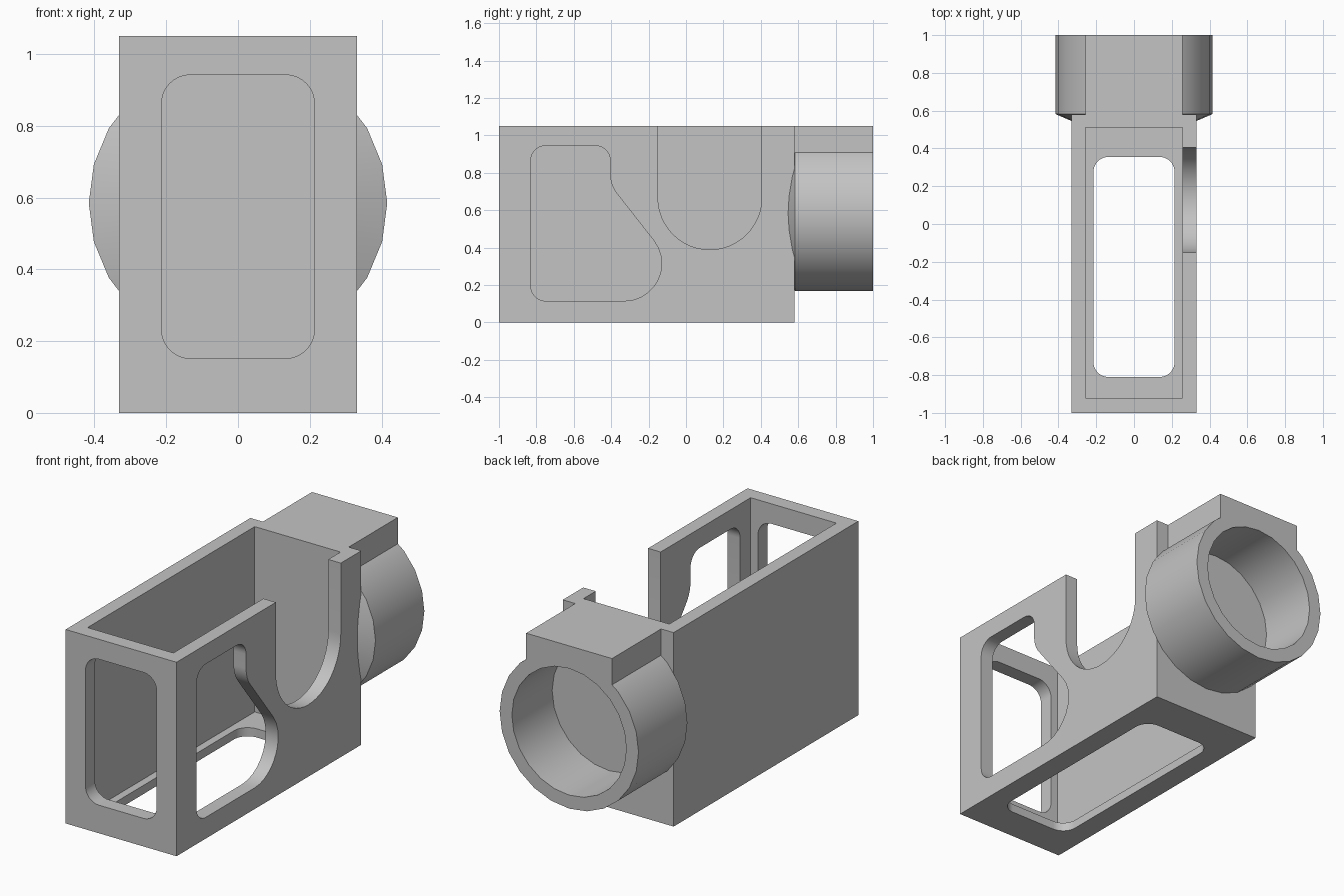
import bpy, bmesh
from math import cos, sin, radians, pi
from mathutils import Vector

default = bpy.data.objects.get("Cube")
if default:
    bpy.data.objects.remove(default, do_unlink=True)

grey = bpy.data.materials.new("plain grey")
grey.use_nodes = True
GREY = (0.55, 0.55, 0.55, 1)
grey.diffuse_color = GREY
grey.node_tree.nodes["Principled BSDF"].inputs["Base Color"].default_value = GREY


def finish(bm, name):
    bmesh.ops.recalc_face_normals(bm, faces=bm.faces)
    mesh = bpy.data.meshes.new(name)
    bm.to_mesh(mesh)
    bm.free()
    mesh.materials.append(grey)
    obj = bpy.data.objects.new(name, mesh)
    bpy.context.collection.objects.link(obj)
    return obj


def box(name, x, y, z, top_round=0):
    """Box from (low, high) ranges, optionally with rounded top edges."""
    bm = bmesh.new()
    bmesh.ops.create_cube(bm, size=1)
    for v in bm.verts:
        v.co = [r[0] if c < 0 else r[1] for c, r in zip(v.co, (x, y, z))]
    if top_round:
        rim = [e for e in bm.edges if all(v.co.z == z[1] for v in e.verts)]
        # bevelled sharp corners keep the vertical edges square
        bmesh.ops.bevel(bm, geom=rim, offset=top_round, segments=6,
                        profile=0.5, affect='EDGES')
    return finish(bm, name)


def lathe(name, profile, height, sides=24):
    """Solid of rings (y, radius) around the tube axis."""
    bm = bmesh.new()
    rings = [[bm.verts.new((r * cos(2 * pi * i / sides), y,
                            height + r * sin(2 * pi * i / sides)))
              for i in range(sides)] for y, r in profile]
    for a, b in zip(rings, rings[1:]):
        for i in range(sides):
            j = (i + 1) % sides
            bm.faces.new((a[i], a[j], b[j], b[i]))
    bm.faces.new(rings[0])
    bm.faces.new(rings[-1])
    return finish(bm, name)


def arcs(*parts, steps=10):
    """Outline joined from arcs (centre u, centre v, radius, start, end)."""
    return [(u + r * cos(radians(a + (b - a) * i / steps)),
             v + r * sin(radians(a + (b - a) * i / steps)))
            for u, v, r, a, b in parts for i in range(steps + 1)]


def rounded(u0, u1, v0, v1, r=0.08):
    return arcs((u1 - r, v1 - r, r, 90, 0), (u1 - r, v0 + r, r, 0, -90),
                (u0 + r, v0 + r, r, -90, -180), (u0 + r, v1 - r, r, 180, 90))


def prism(name, outline, axis, low, high):
    """Outline extruded along axis 0, 1 or 2 from low to high."""
    bm = bmesh.new()
    verts = []
    for u, v in outline:
        co = [u, v]
        co.insert(axis, low)
        verts.append(bm.verts.new(co))
    face = bm.faces.new(verts)
    ext = bmesh.ops.extrude_face_region(bm, geom=[face])
    shift = Vector((0, 0, 0))
    shift[axis] = high - low
    bmesh.ops.translate(bm, vec=shift, verts=[
        g for g in ext["geom"] if isinstance(g, bmesh.types.BMVert)])
    return finish(bm, name)


def combine(target, tool, operation):
    mod = target.modifiers.new(tool.name, 'BOOLEAN')
    mod.operation, mod.solver, mod.object = operation, 'EXACT', tool
    with bpy.context.temp_override(object=target, active_object=target):
        bpy.ops.object.modifier_apply(modifier=mod.name)
    bpy.data.objects.remove(tool, do_unlink=True)


TOP, AXIS = 1.05, 0.585

# Open box, rear tube with coned shoulder, and the flat block above the tube
housing = box("housing", (-0.332, 0.332), (-1, 0.58), (0, TOP), 0.037)
tube = lathe("tube", [(0.545, 0.33), (0.582, 0.416), (1, 0.416)], AXIS)
block = box("top_block", (-0.257, 0.257), (0.45, 1), (0.9, TOP))
combine(housing, tube, 'UNION')
combine(housing, block, 'UNION')

# Hollow interior and tube bore
cutters = [
    box("cavity", (-0.257, 0.257), (-0.92, 0.51), (0.047, 1.3)),
    lathe("bore", [(0.655, 0.343), (1.2, 0.343)], AXIS),
    # Openings in the front wall and the floor
    prism("front_window", rounded(-0.213, 0.213, 0.152, 0.942), 1, -1.1, -0.8),
    prism("floor_window", rounded(-0.215, 0.215, -0.81, 0.355), 2, -0.1, 0.2),
    # Open-topped slot in the side wall
    prism("side_slot", [(-0.15, 1.3), (0.405, 1.3)] + arcs(
        (0.1275, 0.667, 0.2775, 0, -180), steps=24), 0, 0.1, 0.5),
    # Curved window in the side wall
    prism("side_window", arcs(
        (-0.485, 0.865, 0.08, 90, 0), (-0.245, 0.79, 0.16, 180, 218),
        (-0.33, 0.315, 0.2, 38, -90), (-0.75, 0.195, 0.08, -90, -180),
        (-0.75, 0.865, 0.08, 180, 90)), 0, 0.1, 0.5),
]
for cutter in cutters:
    combine(housing, cutter, 'DIFFERENCE')

# Smooth the curved walls, keep the corners crisp
bpy.ops.object.select_all(action='DESELECT')
housing.select_set(True)
bpy.context.view_layer.objects.active = housing
bpy.ops.object.shade_smooth_by_angle(angle=radians(30))
